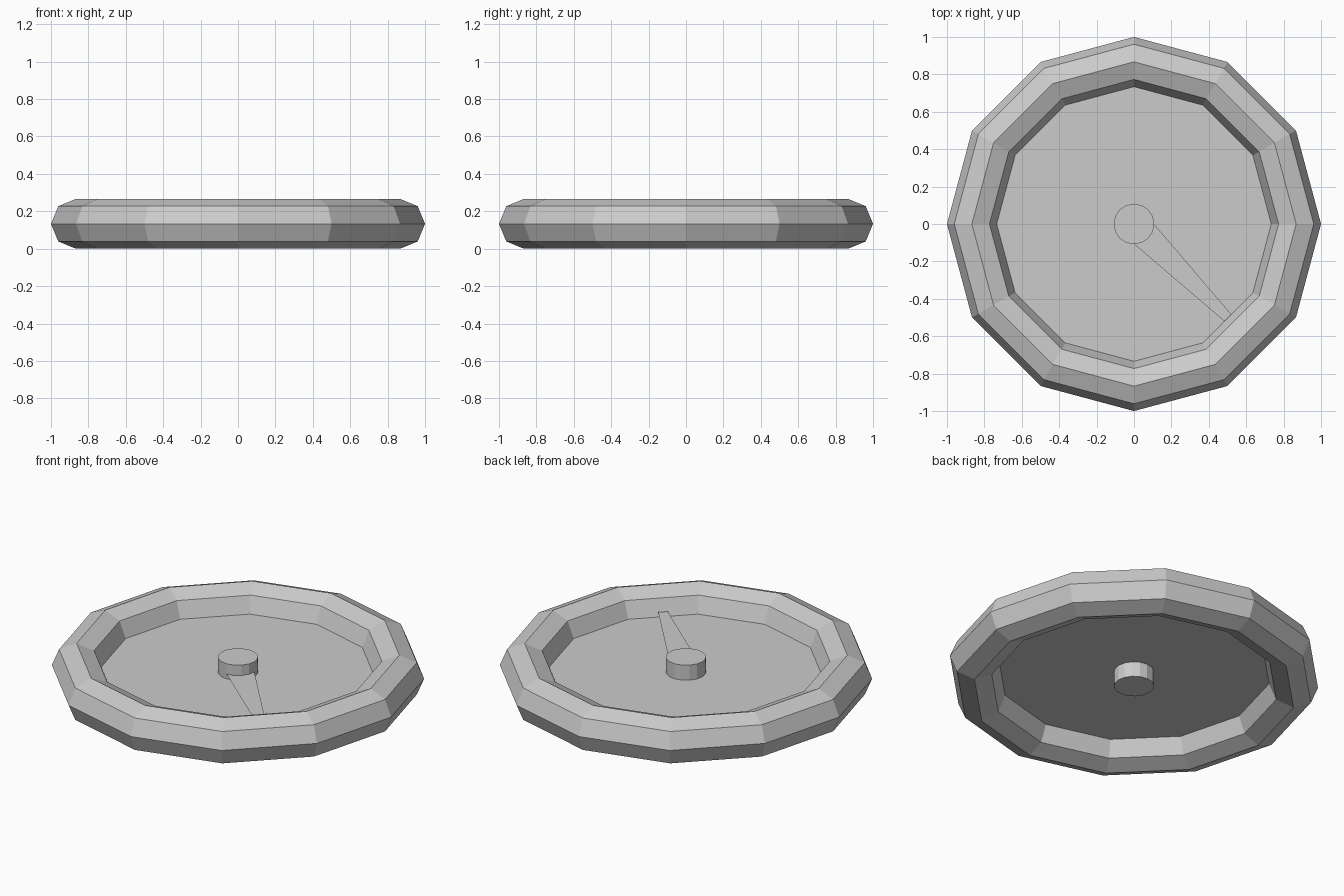
import bpy
import math

if "Cube" in bpy.data.objects:
    bpy.data.objects.remove(bpy.data.objects["Cube"])

MID = 0.133  # half height of the rim, level of the floor disc


def mesh_object(name, verts, faces):
    mesh = bpy.data.meshes.new(name)
    mesh.from_pydata(verts, [], faces)
    obj = bpy.data.objects.new(name, mesh)
    bpy.context.collection.objects.link(obj)
    return obj


# Faceted outer rim
bpy.ops.mesh.primitive_torus_add(
    major_segments=12, minor_segments=8,
    major_radius=0.867, minor_radius=MID, location=(0, 0, MID))
bpy.context.object.name = "rim"

# Thin floor disc meeting the inside of the rim
ring = [(0.745 * math.cos(math.radians(30 * i)),
         0.745 * math.sin(math.radians(30 * i)), MID) for i in range(12)]
mesh_object("floor_disc", ring, [tuple(range(12))])

# Central hub, standing out on both sides of the disc
bpy.ops.mesh.primitive_cylinder_add(
    vertices=16, radius=0.108, depth=0.178, location=(0, 0, MID))
bpy.context.object.name = "hub"

# Flat tapered pointer floating just above the disc
pointer = mesh_object(
    "pointer",
    [(-0.076, 0.07, 0), (0.076, 0.07, 0), (0.026, 0.71, 0), (-0.026, 0.71, 0)],
    [(0, 1, 2, 3)])
pointer.location = (0, 0, MID + 0.028)
pointer.rotation_euler = (0, 0, math.radians(-135))
